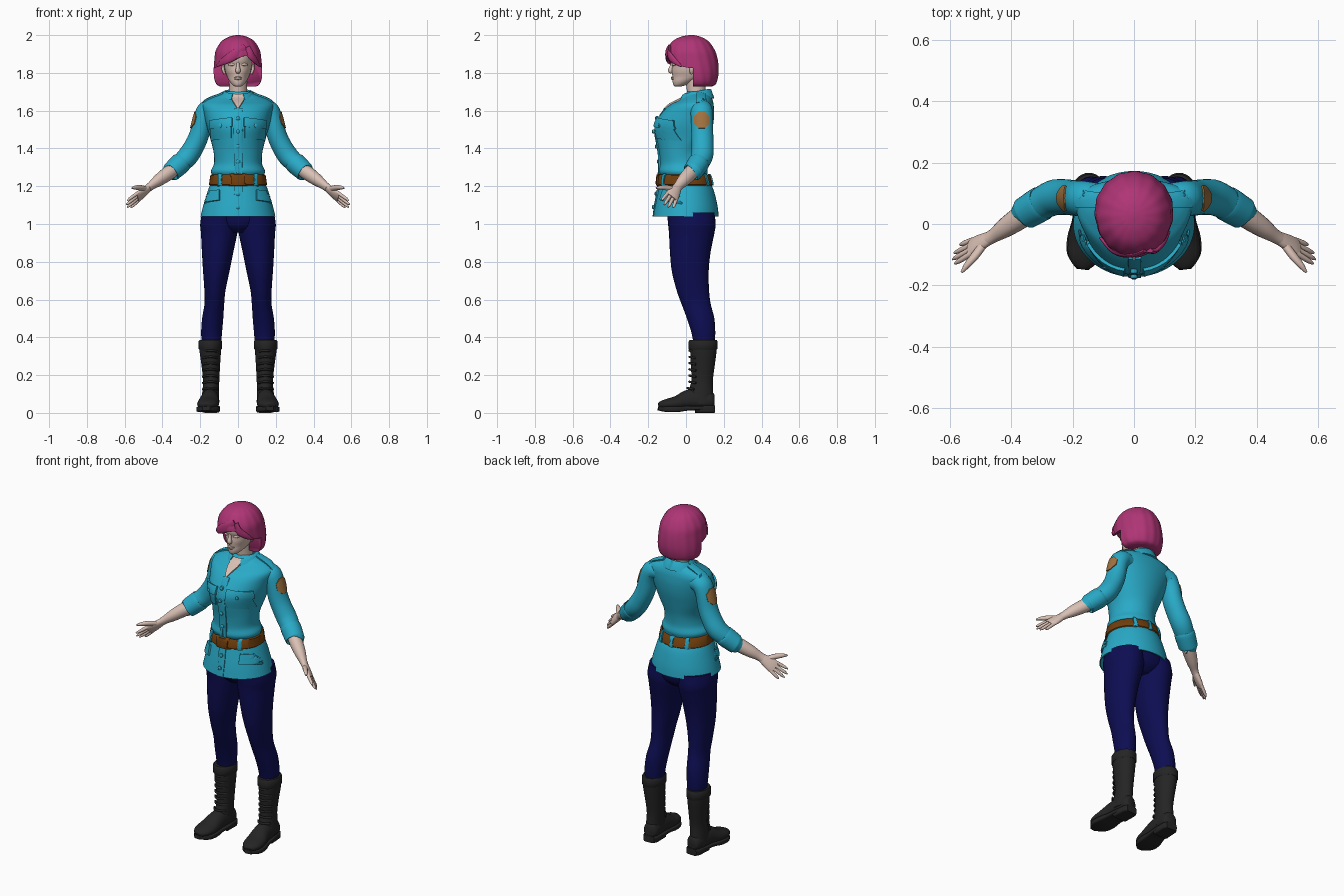
import bpy, bmesh, math
from mathutils import Vector as V
from mathutils.bvhtree import BVHTree

def material(name, rgb):
    m = bpy.data.materials.new(name)
    m.diffuse_color = (*rgb, 1)
    return m

TEAL = material("teal cloth", (0.022, 0.40, 0.57))
PINK = material("magenta hair", (0.43, 0.035, 0.18))
SKIN = material("pale skin", (0.70, 0.53, 0.46))
NAVY = material("navy trousers", (0.004, 0.004, 0.085))
BLACK = material("black leather", (0.018, 0.018, 0.018))
BROWN = material("brown belt", (0.17, 0.05, 0.004))
TAN = material("tan patch", (0.36, 0.17, 0.05))

def apply(o, kind, **props):
    bpy.context.view_layer.objects.active = o
    m = o.modifiers.new(kind, kind)
    for k, v in props.items():
        setattr(m, k, v)
    bpy.ops.object.modifier_apply(modifier=m.name)

def finish(name, verts, faces, mat, mirror=False, thick=0, angle=45):
    me = bpy.data.meshes.new(name)
    me.from_pydata([tuple(v) for v in verts], [], faces)
    o = bpy.data.objects.new(name, me)
    bpy.context.collection.objects.link(o)
    bm = bmesh.new()
    bm.from_mesh(me)
    bmesh.ops.recalc_face_normals(bm, faces=bm.faces)
    bm.to_mesh(me)
    bm.free()
    me.materials.append(mat)
    if thick:
        apply(o, 'SOLIDIFY', thickness=thick, offset=0)
    if mirror:
        apply(o, 'MIRROR', use_mirror_merge=False)
    bpy.ops.object.select_all(action='DESELECT')
    o.select_set(True)
    bpy.context.view_layer.objects.active = o
    bpy.ops.object.shade_smooth_by_angle(angle=math.radians(angle))
    return o

def spline(pts, steps):
    """Catmull-Rom through tuples of any length."""
    out = []
    for i in range(len(pts) - 1):
        p = [pts[max(i - 1, 0)], pts[i], pts[i + 1], pts[min(i + 2, len(pts) - 1)]]
        for s in range(steps):
            t = s / steps
            out.append([0.5 * (2*b + (c - a)*t + (2*a - 5*b + 4*c - d)*t*t + (3*b - a - 3*c + d)*t**3)
                        for a, b, c, d in zip(*p)])
    return out + [list(pts[-1])]

def tube(name, pts, mat, side=(1, 0, 0), flat=False, n=32, steps=4, exp=2, caps=True, ripple=0, **kw):
    """Sweep rings (x, y, z, r_side, r_minus, r_plus) along a path."""
    pts = spline([p if len(p) == 6 else (*p, p[-1]) for p in pts], steps)
    verts, faces = [], []
    for i, p in enumerate(pts):
        a, b = pts[max(i - 1, 0)], pts[min(i + 1, len(pts) - 1)]
        t = V((0, 0, 1)) if flat else (V(b[:3]) - V(a[:3])).normalized()
        u = V(side)
        u = (u - t * u.dot(t)).normalized()
        w = t.cross(u)
        for k in range(n):
            g = 2 * math.pi * k / n
            c, s = math.cos(g), math.sin(g)
            r = 1 + ripple * math.sin(15 * g + 9 * p[2])
            c = math.copysign(abs(c) ** (2 / exp), c) * r
            s = math.copysign(abs(s) ** (2 / exp), s) * r
            verts.append(V(p[:3]) + u * c * p[3] + w * s * (p[5] if s > 0 else p[4]))
    for i in range(len(pts) - 1):
        for k in range(n):
            j = (k + 1) % n
            faces.append((i*n + k, i*n + j, i*n + n + j, i*n + n + k))
    if caps:
        faces += [tuple(range(n)), tuple(range(len(verts) - n, len(verts)))]
    return finish(name, verts, faces, mat, **kw)

def body(name, rings, mat, **kw):
    """Horizontal rings (z, x, half width, front y, back y[, y of widest line])."""
    pts = []
    for r in rings:
        mid = r[5] if len(r) > 5 else (r[3] + r[4]) / 2
        pts.append((r[1], mid, r[0], r[2], mid - r[3], r[4] - mid))
    return tube(name, pts, mat, flat=True, **kw)

def tree_of(o):
    return BVHTree.FromPolygons([v.co for v in o.data.vertices], [p.vertices for p in o.data.polygons])

AXES = {'front': lambda a, b: (V((a, -1, b)), V((0, 1, 0))), 'back': lambda a, b: (V((a, 1, b)), V((0, -1, 0))),
        'side': lambda a, b: (V((1, a, b)), V((-1, 0, 0))), 'top': lambda a, b: (V((a, b, 3)), V((0, 0, -1)))}

def plate(name, outline, axis, tree, mat, thick, mirror=False):
    """Lay a thin plate with the given 2D outline onto a surface."""
    pts = [V(p) for p in outline]
    edge = [pts[i].lerp(pts[(i + 1) % len(pts)], s / 5) for i in range(len(pts)) for s in range(5)]
    mid, n = sum(pts, V((0, 0))) / len(pts), len(edge)
    verts, faces = [], []
    for f in (1, 0.75, 0.5, 0.25, 0):
        for e in (edge if f else [mid]):
            o, d = AXES[axis](*mid.lerp(e, f))
            hit = tree.ray_cast(o, d)[0]
            verts.append(hit if hit else tree.find_nearest(o + d * 0.9)[0])
    for i in range(4):
        for k in range(n):
            j = (k + 1) % n
            faces.append((i*n + k, i*n + j, i*n + n + j, i*n + n + k) if i < 3 else (3*n + k, 3*n + j, 4*n))
    return finish(name, verts, faces, mat, mirror=mirror, thick=thick * 2)

def rect(x0, x1, z0, z1, slant=0):
    return [(x0, z0), (x1, z0 - slant), (x1, z1 - slant), (x0, z1)]

# Jacket
jacket = body("jacket", [
    (1.04, 0, .195, -.170, .170), (1.10, 0, .18, -.16, .163), (1.18, 0, .155, -.143, .143),
    (1.23, 0, .136, -.132, .118), (1.255, 0, .132, -.13, .108), (1.28, 0, .14, -.14, .112),
    (1.32, 0, .124, -.135, .105), (1.38, 0, .126, -.14, .11), (1.45, 0, .143, -.153, .125, .02),
    (1.52, 0, .163, -.162, .14, .04), (1.58, 0, .178, -.13, .146, .06), (1.625, 0, .188, -.088, .144, .075),
    (1.648, 0, .172, -.045, .14, .08), (1.665, 0, .14, -.015, .134, .08), (1.685, 0, .085, 0, .125, .07),
    (1.70, 0, .06, .01, .115, .065)], TEAL, n=64, steps=5, caps=False, thick=.006)
skin_tree = tree_of(jacket)
for x0, x1, z0, z1, nm in [(.035, .14, 1.455, 1.55, "chest_pocket"), (.03, .145, 1.515, 1.56, "chest_pocket_flap"),
                           (.095, .178, 1.125, 1.18, "hip_pocket_flap")]:
    plate(nm, rect(x0, x1, z0, z1, .012), 'front', skin_tree, TEAL, .006 if nm[-1] == 't' else .011, True)
plate("button_placket", rect(-.018, .022, 1.04, 1.61), 'front', skin_tree, TEAL, .007)
plate("open_neck", [(-.036, 1.685), (.036, 1.685), (.03, 1.65), (0, 1.605), (-.03, 1.65)], 'front', skin_tree, SKIN, .008)
plate("shoulder_strap", [(.08, .055), (.185, .055), (.185, .105), (.08, .1)], 'top', skin_tree, TEAL, .008, True)

# Buttons
def button(x, z, mirror=False):
    y = skin_tree.ray_cast(V((x, -1, z)), V((0, 1, 0)))[0].y
    tube("button", [(x, y, z, .011, .011), (x, y - .012, z, .011, .011), (x, y - .016, z, .005, .005)],
         TEAL, n=12, steps=1, mirror=mirror)
for z in (1.09, 1.16, 1.33, 1.41, 1.49, 1.56):
    button(0, z)
button(.09, 1.52, True)

# Collar: a folded strip around the back of the neck
verts, faces = [], []
for i in range(33):
    a = math.radians(-158 + 316 * i / 32)
    f = (1 - math.cos(a)) / 2
    for r, z in ((.062, 1.712 - .025 * f), (.072, 1.708 - .03 * f), (.088, 1.665 - .035 * f ** 2)):
        verts.append((r * math.sin(a) * (1 + .1 * f), .062 + r * math.cos(a) * (.95 + .25 * f), z))
    if i:
        for k in (0, 1):
            faces.append((3*i - 3 + k, 3*i + k, 3*i + k + 1, 3*i - 2 + k))
finish("collar", verts, faces, TEAL, thick=.009)

# Sleeves with rolled cuffs and shoulder patches
sleeve = tube("sleeve", [(.11, .082, 1.605, .05, .045), (.16, .082, 1.602, .058, .054), (.184, .084, 1.56, .058, .05),
                         (.203, .086, 1.48, .058, .052), (.228, .088, 1.42, .058, .053), (.265, .085, 1.36, .058, .055),
                         (.31, .062, 1.315, .052, .05), (.335, .045, 1.292, .045, .045)],
              TEAL, side=(0, 1, 0), mirror=True)
tube("sleeve_cuff", [(.297, .07, 1.328, .05, .05), (.302, .067, 1.323, .057, .056), (.345, .041, 1.284, .054, .053),
                     (.356, .034, 1.275, .052, .05), (.357, .033, 1.274, .04, .04)], TEAL, side=(0, 1, 0), mirror=True)
plate("shoulder_patch", [(.084 + .043 * math.cos(math.pi * k / 4 + .39), 1.55 + .047 * math.sin(math.pi * k / 4 + .39))
                         for k in range(8)], 'side', tree_of(sleeve), TAN, .005, True)

# Forearms and hands
d, W = V((.72, -.36, -.6)).normalized(), V((.12, -.77, .62)).normalized()
wrist = V((.475, -.048, 1.19))
tube("forearm", [(.33, .05, 1.297, .036, .036), (.37, .022, 1.268, .039, .037), (.42, -.012, 1.232, .034, .031),
                 (.455, -.036, 1.206, .026, .022), (*wrist, .025, .019)], SKIN, side=W, n=20, mirror=True)
tube("palm", [(*(wrist + d * s), a, b) for s, a, b in ((-.01, .024, .018), (.025, .032, .018), (.06, .038, .016),
                                                      (.085, .037, .012))], SKIN, side=W, n=20, mirror=True)
for off, ln in ((-.028, .06), (-.0095, .08), (.0095, .083), (.028, .07)):
    p = [wrist + d * (.07 + ln * s) + W * off * (1 + .3 * s) for s in (0, .4, .85, 1.1)]
    tube("finger", [(*q, r, r) for q, r in zip(p, (.0095, .0095, .008, .003))], SKIN, side=W, n=10, mirror=True)
tube("thumb", [(.49, -.065, 1.185, .015, .013), (.518, -.103, 1.192, .015, .013), (.545, -.135, 1.193, .011, .01),
               (.562, -.158, 1.19, .004, .004)], SKIN, side=W, n=12, mirror=True)

# Belt, loops and buckle
belt = body("belt", [(1.207, 0, .147, -.146, .135), (1.21, 0, .151, -.15, .138), (1.256, 0, .144, -.146, .125),
                     (1.26, 0, .138, -.142, .12)], BROWN, n=64, steps=1, caps=False, thick=.006)
belt_tree = tree_of(belt)
for axis, x in (('front', .085), ('back', .075)):
    plate("belt_loop", rect(x, x + .016, 1.2, 1.268), axis, belt_tree, TEAL, .007, True)
plate("back_belt_loop", rect(-.008, .008, 1.2, 1.268), 'back', belt_tree, TEAL, .007)
plate("buckle", rect(-.035, .035, 1.202, 1.264), 'front', belt_tree, BROWN, .009)

# Trousers
body("trouser_leg", [(1.06, .095, .095, -.1, .15), (1.0, .1, .1, -.095, .157), (.95, .1, .096, -.09, .15),
                     (.85, .108, .083, -.085, .13), (.75, .115, .07, -.075, .12), (.65, .122, .056, -.05, .122),
                     (.58, .125, .052, -.025, .13), (.5, .134, .056, .005, .15), (.42, .14, .055, .03, .155),
                     (.36, .14, .05, .04, .15)], NAVY, mirror=True)
body("hips", [(.955, 0, .07, -.05, .1), (.99, 0, .14, -.085, .14), (1.04, 0, .18, -.098, .152),
              (1.1, 0, .165, -.1, .14)], NAVY)

# Boots
body("boot_shaft", [(.385, .147, .058, .02, .162), (.33, .147, .057, .022, .162), (.25, .144, .049, .026, .152),
                    (.17, .142, .043, .028, .142), (.11, .145, .044, .012, .144), (.05, .147, .047, .0, .147)],
     BLACK, mirror=True)
body("boot_top_band", [(.335, .147, .058, .016, .164), (.34, .147, .062, .014, .167), (.378, .147, .062, .014, .167),
                       (.387, .147, .056, .02, .162)], BLACK, steps=1, mirror=True)
tube("boot_foot", [(.14, .148, .06, .028, .03, .04), (.142, .13, .06, .042, .04, .055), (.146, .07, .06, .047, .04, .07),
                   (.15, .01, .06, .05, .04, .062), (.157, -.05, .05, .057, .035, .04), (.163, -.105, .045, .052, .03, .028),
                   (.167, -.138, .04, .03, .02, .018), (.168, -.145, .038, .01, .008, .008)], BLACK, mirror=True)
tube("boot_sole", [(.14, .15, .028, .03, .012), (.144, .08, .026, .049, .012), (.15, .01, .024, .052, .012),
                   (.157, -.05, .02, .061, .016), (.163, -.105, .02, .055, .015), (.168, -.147, .024, .02, .011)],
     BLACK, exp=5, mirror=True)
tube("boot_heel", [(.141, .151, .02, .034, .02), (.142, .13, .02, .046, .02), (.145, .05, .02, .048, .02)],
     BLACK, exp=5, steps=1, mirror=True)
for k in range(7):
    z = .125 + .033 * k
    y = .024 if k else .014
    tube("boot_lace", [(.108, y + .025, z, .006, .006), (.13, y - .003, z + .006, .006, .006),
                       (.16, y - .003, z + .006, .006, .006), (.186, y + .028, z, .006, .006)],
         BLACK, side=(0, 0, 1), n=8, steps=3, mirror=True)

# Head and neck
tube("neck", [(0, .07, 1.6, .058, .055), (0, .058, 1.68, .048, .05), (0, .045, 1.8, .05, .052)], SKIN)
body("head", [(1.727, 0, .012, -.056, -.03), (1.735, 0, .028, -.066, .0), (1.755, 0, .045, -.071, .05),
              (1.78, 0, .058, -.072, .09, .02), (1.81, 0, .068, -.075, .11, .02), (1.84, 0, .073, -.074, .12, .02),
              (1.87, 0, .076, -.083, .125, .02), (1.91, 0, .074, -.077, .12, .02), (1.95, 0, .05, -.04, .09)], SKIN)
tube("nose", [(0, -.07, 1.862, .007, .008), (0, -.076, 1.835, .009, .01), (0, -.081, 1.812, .014, .014),
              (0, -.073, 1.802, .01, .008)], SKIN, n=16)
for z, r in ((1.776, .0055), (1.769, .006)):
    tube("lip", [(-.022, -.063, z, .002, .002), (0, -.073, z, r, r), (.022, -.063, z, .002, .002)], SKIN, side=(0, 0, 1), n=10)
tube("eyelid", [(.018, -.07, 1.842, .003, .003), (.033, -.067, 1.845, .008, .006), (.05, -.056, 1.843, .003, .003)],
     SKIN, side=(0, 0, 1), n=10, mirror=True)
tube("ear", [(.07, .03, 1.795, .008, .006), (.078, .03, 1.815, .012, .008), (.08, .035, 1.845, .014, .008)],
     SKIN, side=(0, 1, 0), n=12, mirror=True)

# Hair: solid bob with the face opening cut away
hair = body("hair", [(2.0, 0, .008, .02, .04), (1.992, 0, .045, -.025, .075), (1.968, 0, .086, -.07, .118),
                     (1.92, 0, .116, -.102, .152), (1.87, 0, .124, -.108, .167), (1.81, 0, .128, -.095, .172, .04),
                     (1.765, 0, .124, -.06, .166, .05), (1.738, 0, .112, -.03, .155, .055), (1.728, 0, .095, -.01, .135, .055)],
            PINK, n=90, steps=5, ripple=.01)
shape = [(-.2, 1.6), (.2, 1.6), (.2, 1.80), (.13, 1.825), (.085, 1.85), (.045, 1.892), (-.02, 1.872), (-.09, 1.838), (-.2, 1.80)]
n = len(shape)
cutter = finish("face_cutter", [(x, -.4, z) for x, z in shape] + [(x, .037, z) for x, z in shape],
                [tuple(range(n)), tuple(range(n, 2 * n))] + [(k, (k + 1) % n, (k + 1) % n + n, k + n) for k in range(n)], PINK)
cutter.hide_render = True
apply(hair, 'BOOLEAN', object=cutter, operation='DIFFERENCE', solver='EXACT')
bpy.data.objects.remove(cutter)
# Swept fringe locks either side of the parting
tube("fringe_left", [(.04, -.085, 1.935, .02, .008), (-.01, -.1, 1.9, .026, .01), (-.065, -.088, 1.868, .022, .01),
                     (-.11, -.045, 1.838, .006, .004)], PINK, side=(0, 0, 1), n=16)
tube("fringe_right", [(.045, -.085, 1.935, .02, .008), (.068, -.086, 1.893, .02, .01), (.095, -.06, 1.862, .016, .009),
                      (.115, -.025, 1.835, .005, .004)], PINK, side=(0, 0, 1), n=16)
